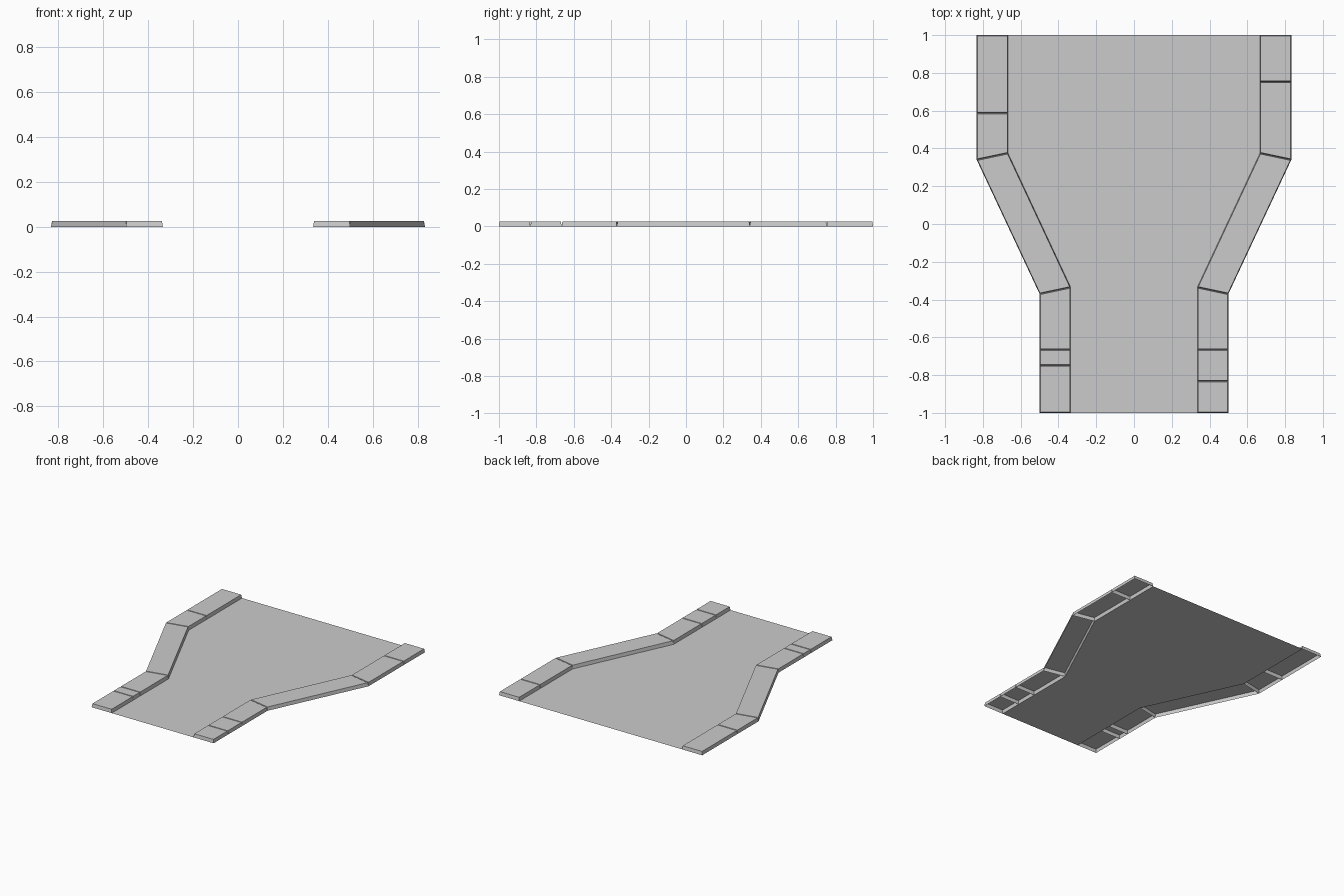
import bpy, bmesh

if "Cube" in bpy.data.objects:
    bpy.data.objects.remove(bpy.data.objects["Cube"])

HEIGHT = 0.026   # kerb height
TAPER = 0.004    # how far each slab's walls lean in
# inner edge of the widening (x, y) and outer edge of the mitred kerb
INNER = [(0.335, -0.335), (0.667, 0.375)]
OUTER = [(0.5, -0.37), (0.833, 0.34)]


def add_object(name, bm):
    mesh = bpy.data.meshes.new(name)
    bm.to_mesh(mesh)
    bm.free()
    obj = bpy.data.objects.new(name, mesh)
    bpy.context.collection.objects.link(obj)
    return obj


def kerb(name, side, narrow_joints, wide_joints):
    """Row of tapered open-bottomed slabs following one road edge."""
    rows = [((INNER[0][0], y), (OUTER[0][0], y)) for y in narrow_joints]
    rows += list(zip(INNER, OUTER))
    rows += [((INNER[1][0], y), (OUTER[1][0], y)) for y in wide_joints]
    bm = bmesh.new()
    for (i0, o0), (i1, o1) in zip(rows, rows[1:]):
        ring = [i0, o0, o1, i1]
        if side < 0:
            ring.reverse()
        bm.faces.new([bm.verts.new((side * x, y, 0)) for x, y in ring])
    bm.normal_update()
    # raise each slab's top, leaving sloped walls and V-shaped joints
    bmesh.ops.inset_individual(bm, faces=bm.faces[:], thickness=TAPER,
                               depth=HEIGHT, use_even_offset=True)
    return add_object(name, bm)


# Road surface between the kerbs
edge = [(INNER[0][0], -1)] + INNER + [(INNER[1][0], 1)]
bm = bmesh.new()
for (x0, y0), (x1, y1) in zip(edge, edge[1:]):
    bm.faces.new([bm.verts.new((x, y, 0)) for x, y in
                  ((-x0, y0), (x0, y0), (x1, y1), (-x1, y1))])
bmesh.ops.remove_doubles(bm, verts=bm.verts[:], dist=0.0001)
inner_edges = [e for e in bm.edges if len(e.link_faces) == 2]
bmesh.ops.dissolve_edges(bm, edges=inner_edges, use_verts=False)
add_object("road_surface", bm)

# Pavement kerbs with differently spaced joints
kerb("left_kerb", -1, [-1, -0.748, -0.665], [0.587, 1])
kerb("right_kerb", 1, [-1, -0.832, -0.665], [0.753, 1])
